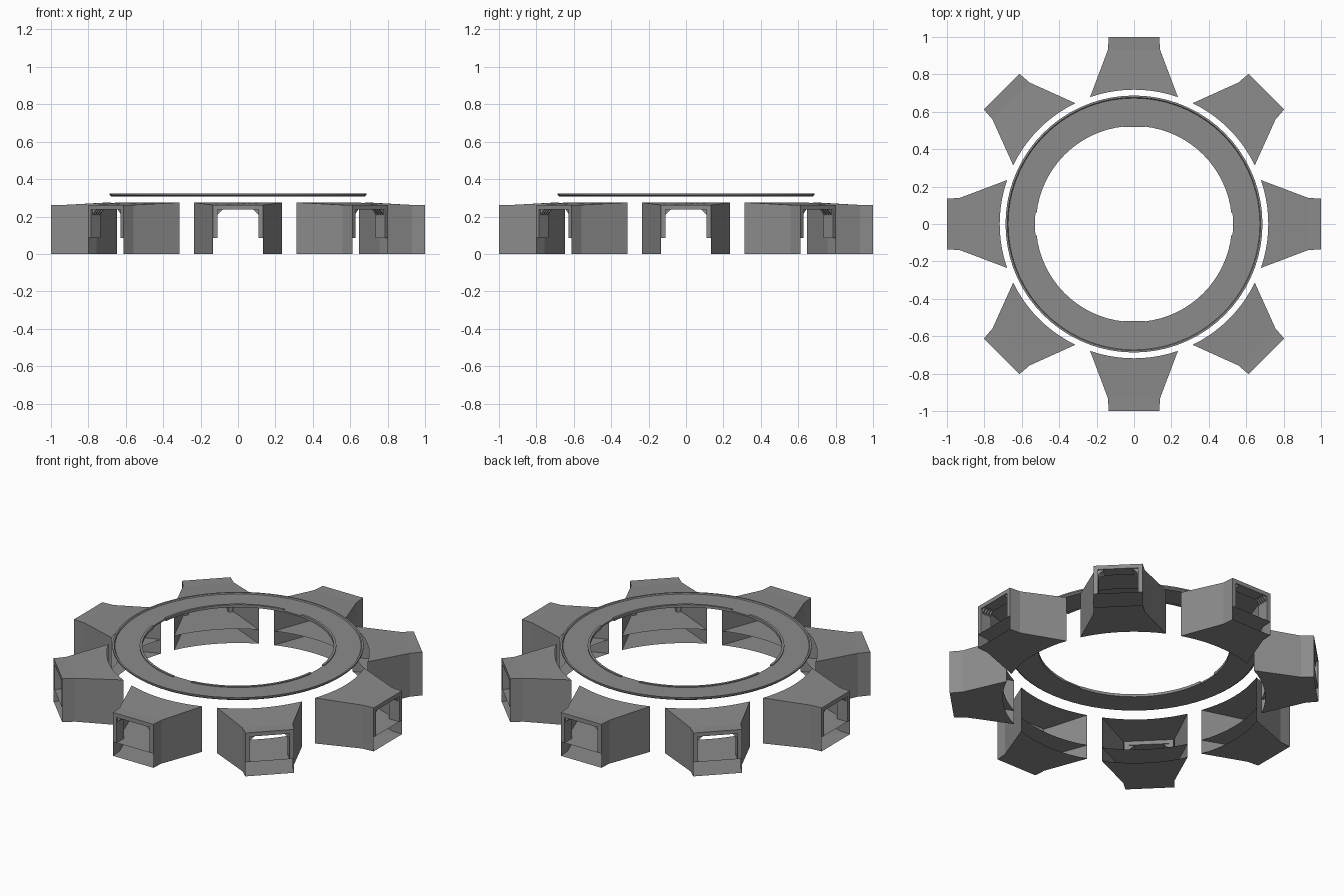
import bpy, bmesh
from math import sin, cos, pi, sqrt, radians
from mathutils import Matrix

cube = bpy.data.objects.get("Cube")
if cube:
    bpy.data.objects.remove(cube, do_unlink=True)

gray = bpy.data.materials.new("plain gray")
gray.use_nodes = True
COLOR = (0.26, 0.26, 0.26, 1)
gray.diffuse_color = COLOR
gray.node_tree.nodes["Principled BSDF"].inputs["Base Color"].default_value = COLOR

# Booth plan: outward is +x, width runs along y
R_OUT, R_KINK, R_ARC = 1.0, 0.93, 0.718
W_OUT, W_IN = 0.135, 0.235
Z_SHELF, Z_WINDOW, Z_TOP, Z_PEAK = 0.085, 0.238, 0.262, 0.275
W_WINDOW = 0.11


def finish(bm, name):
    mesh = bpy.data.meshes.new(name)
    bmesh.ops.recalc_face_normals(bm, faces=bm.faces)
    bm.to_mesh(mesh)
    bm.free()
    mesh.materials.append(gray)
    return mesh


def place(mesh, name, angle=0.0):
    ob = bpy.data.objects.new(name, mesh)
    ob.rotation_euler.z = angle
    bpy.context.scene.collection.objects.link(ob)
    return ob


def plan():
    """Outline points: inner concave arc, then flared sides to the outer edge."""
    steps = 10
    arc = []
    for i in range(steps + 1):
        y = -W_IN + 2 * W_IN * i / steps
        arc.append((sqrt(R_ARC ** 2 - y * y), y))
    side = [(R_KINK, W_OUT + 0.005), (R_OUT, W_OUT)]
    return arc, side, [(x, -y) for x, y in reversed(side)]


def roof_z(x):
    return Z_TOP + (Z_PEAK - Z_TOP) * min(1, max(0, (R_KINK - x) / (R_KINK - 0.70)))


def add_sheet(bm, height):
    """Horizontal sheet over the plan, split at the kink."""
    arc, left, right = plan()
    vert = lambda p: bm.verts.new((p[0], p[1], height(p[0])))
    a = [vert(p) for p in arc]
    l, r = [vert(p) for p in left], [vert(p) for p in right]
    bm.faces.new(a + [l[0], r[1]])
    bm.faces.new([r[1], l[0], l[1], r[0]])


def sheet_mesh(name, z):
    bm = bmesh.new()
    add_sheet(bm, lambda x: z)
    return finish(bm, name)


def hood_mesh():
    """Roof and the two flared side walls."""
    bm = bmesh.new()
    add_sheet(bm, roof_z)
    arc, left, right = plan()
    for s in (1, -1):
        pts = [arc[-1]] + left
        for (x0, y0), (x1, y1) in zip(pts, pts[1:]):
            bm.faces.new([bm.verts.new(c) for c in (
                (x0, s * y0, 0), (x1, s * y1, 0),
                (x1, s * y1, roof_z(x1)), (x0, s * y0, roof_z(x0)))])
    bmesh.ops.remove_doubles(bm, verts=bm.verts, dist=0.0005)
    return finish(bm, "hood")


def add_box(bm, x0, x1, y0, y1, z0, z1):
    m = Matrix.Translation(((x0 + x1) / 2, (y0 + y1) / 2, (z0 + z1) / 2))
    m = m @ Matrix.Diagonal((x1 - x0, y1 - y0, z1 - z0, 1))
    bmesh.ops.create_cube(bm, size=1, matrix=m)


def frame_mesh():
    """Two jambs and a lintel around the outer window."""
    bm = bmesh.new()
    for s in (1, -1):
        ys = sorted((s * W_WINDOW, s * W_OUT))
        add_box(bm, R_KINK, R_OUT, *ys, Z_SHELF, Z_TOP)
    add_box(bm, R_KINK, R_OUT, -W_WINDOW, W_WINDOW, Z_WINDOW, Z_TOP)
    return finish(bm, "window_frame")


def bracket_mesh():
    """Rows of thin corner gussets under the lintel."""
    bm = bmesh.new()
    size, thick = 0.03, 0.006
    for s in (1, -1):
        for i in range(4):
            x = R_KINK + 0.004 + i * 0.017
            tri = [(W_WINDOW, Z_WINDOW), (W_WINDOW - size, Z_WINDOW),
                   (W_WINDOW, Z_WINDOW - size)]
            face = bm.faces.new([bm.verts.new((x, s * y, z)) for y, z in tri])
            ext = bmesh.ops.extrude_face_region(bm, geom=[face])
            bmesh.ops.translate(bm, vec=(thick, 0, 0), verts=[
                v for v in ext["geom"] if isinstance(v, bmesh.types.BMVert)])
    return finish(bm, "corner_brackets")


def band_mesh(name, profile, start, end, steps):
    """Sweep a closed (radius, z) profile around z from start to end."""
    bm = bmesh.new()
    full = abs(end - start - 2 * pi) < 1e-6
    rows = []
    for i in range(steps if full else steps + 1):
        a = start + (end - start) * i / steps
        rows.append([bm.verts.new((r * cos(a), r * sin(a), z)) for r, z in profile])
    n = len(profile)
    for i in range(steps):
        p, q = rows[i], rows[(i + 1) % len(rows)]
        for j in range(n):
            k = (j + 1) % n
            bm.faces.new((p[j], q[j], q[k], p[k]))
    if not full:
        bm.faces.new(rows[0])
        bm.faces.new(rows[-1])
    return finish(bm, name)


# Eight booths around the centre
parts = {
    "hood": hood_mesh(),
    "base_plate": sheet_mesh("base_plate", 0.0),
    "shelf_plate": sheet_mesh("shelf_plate", Z_SHELF),
    "window_frame": frame_mesh(),
    "corner_brackets": bracket_mesh(),
}
for k in range(8):
    for name, mesh in parts.items():
        place(mesh, f"{name}_{k + 1}", k * pi / 4)

# Floating ring with a raised outer lip
ring = [(0.53, 0.308), (0.675, 0.306), (0.687, 0.315), (0.687, 0.323),
        (0.677, 0.323), (0.673, 0.317), (0.53, 0.317)]
place(band_mesh("ring_plate", ring, 0, 2 * pi, 72), "ring_plate")

# Inner lip in four arcs, open at the axes
lip = [(0.524, 0.306), (0.538, 0.306), (0.538, 0.322), (0.524, 0.322)]
gap = radians(6.5)
lip_mesh = band_mesh("inner_lip", lip, gap, pi / 2 - gap, 16)
for k in range(4):
    place(lip_mesh, f"inner_lip_{k + 1}", k * pi / 2)

# Flat tabs in the front and back gaps
bm = bmesh.new()
add_box(bm, 0.518, 0.545, -0.06, 0.06, 0.308, 0.317)
tab = finish(bm, "inner_tab")
for name, a in (("back_tab", pi / 2), ("front_tab", -pi / 2)):
    place(tab, name, a)
